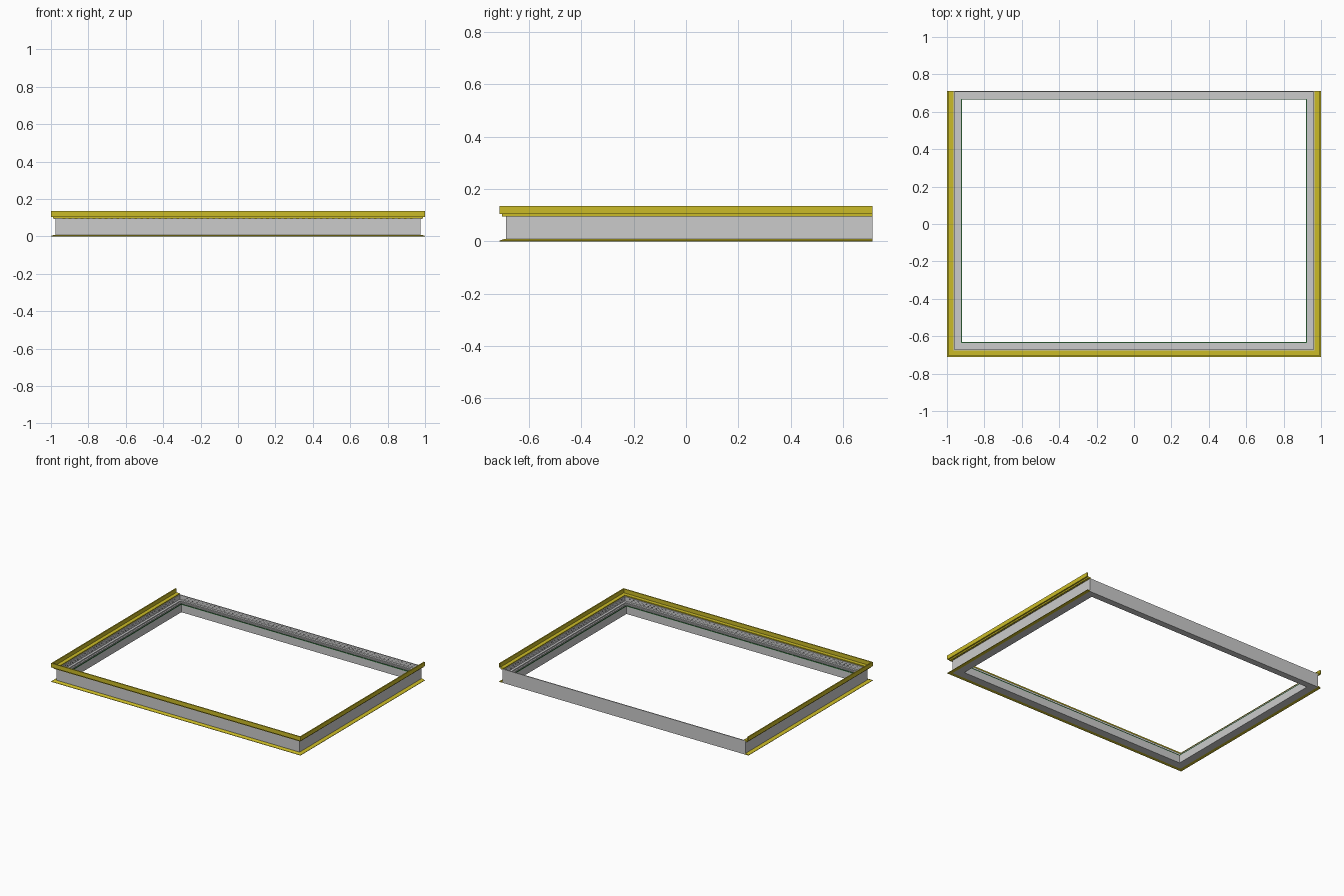
import bpy, bmesh
from mathutils import Matrix

if "Cube" in bpy.data.objects:
    bpy.data.objects.remove(bpy.data.objects["Cube"])

# Clear opening of the frame; profiles are (outward distance, height)
HX, Y_FRONT, Y_BACK, Y_END = 0.92, -0.632, 0.665, 0.712


def material(name, color):
    m = bpy.data.materials.new(name)
    m.diffuse_color = color
    m.use_nodes = True
    m.node_tree.nodes["Principled BSDF"].inputs["Base Color"].default_value = m.diffuse_color
    return m


def finish(bm, name, mat=None):
    bmesh.ops.recalc_face_normals(bm, faces=bm.faces)
    mesh = bpy.data.meshes.new(name)
    bm.to_mesh(mesh)
    bm.free()
    obj = bpy.data.objects.new(name, mesh)
    bpy.context.collection.objects.link(obj)
    if mat:
        mesh.materials.append(mat)
    return obj


def sweep(name, profile, closed, mat=None):
    """Mitred sweep round all four sides, or round left, front and right only."""
    bm = bmesh.new()
    rings = [[] for _ in range(4)]
    for d, z in profile:
        back = min(Y_BACK + d, Y_END) if closed else Y_END
        x, front = HX + d, Y_FRONT - d
        for ring, (px, py) in zip(rings, ((-x, back), (-x, front), (x, front), (x, back))):
            ring.append(bm.verts.new((px, py, z)))
    n = len(profile)
    for i in range(4 if closed else 3):
        a, b = rings[i], rings[(i + 1) % 4]
        for j in range(n):
            k = (j + 1) % n
            bm.faces.new((a[j], a[k], b[k], b[j]))
    if not closed:
        bm.faces.new(rings[0])
        bm.faces.new(rings[3])
    return finish(bm, name, mat)


yellow = material("yellow", (0.60, 0.50, 0.02, 1))
green = material("dark_green", (0.05, 0.22, 0.07, 1))
dark = material("dark_grey", (0.10, 0.10, 0.10, 1))

# Stepped grey body running round all four sides
sweep("frame_body", [(0.055, 0), (0.055, 0.1), (0.04, 0.1), (0.04, 0.068),
                     (0.024, 0.068), (0.024, 0.06), (0.014, 0.06),
                     (0.014, 0.054), (0, 0.054), (0, 0)], True)

# Thin sealing strip on the inner step
sweep("inner_seal", [(0, 0.053), (0, 0.06), (0.004, 0.06), (0.004, 0.053)], True, green)

# Upper shelf with upstanding lip, on three sides
sweep("top_lip", [(0.045, 0.1), (0.045, 0.107), (0.072, 0.107), (0.072, 0.135),
                  (0.08, 0.135), (0.08, 0.105), (0.07, 0.105), (0.07, 0.095),
                  (0.055, 0.095), (0.055, 0.1)], False, yellow)

# Tapered foot flange, on three sides
sweep("foot_flange", [(0.055, 0), (0.08, 0), (0.08, 0.003), (0.062, 0.009),
                      (0.055, 0.009)], False, yellow)


# Two rows of small slots along the upper inner walls
def slot(bm, x, y, z, size):
    m = Matrix.Translation((x, y, z)) @ Matrix.Diagonal((*size, 1))
    bmesh.ops.create_cube(bm, size=1, matrix=m)


bm = bmesh.new()
STEP, LONG, TALL, THIN = 0.032, 0.014, 0.004, 0.001
for row, z in enumerate((0.078, 0.089)):
    shift = row * STEP / 2
    for i in range(int(1.86 / STEP)):
        x = -0.92 + shift + i * STEP
        slot(bm, x, Y_BACK + 0.04, z, (LONG, THIN, TALL))
        slot(bm, x, Y_FRONT - 0.04, z, (LONG, THIN, TALL))
    for i in range(int(1.34 / STEP)):
        y = -0.65 + shift + i * STEP
        for side in (-1, 1):
            slot(bm, side * (HX + 0.04), y, z, (THIN, LONG, TALL))
finish(bm, "wall_slots", dark)

# Single row of slots under the outer shelf
bm = bmesh.new()
for i in range(int(1.9 / STEP)):
    slot(bm, -0.93 + i * STEP, Y_FRONT - 0.062, 0.095, (LONG, TALL, THIN))
for i in range(int(1.36 / STEP)):
    for side in (-1, 1):
        slot(bm, side * (HX + 0.062), -0.66 + i * STEP, 0.095, (TALL, LONG, THIN))
finish(bm, "shelf_slots", dark)
